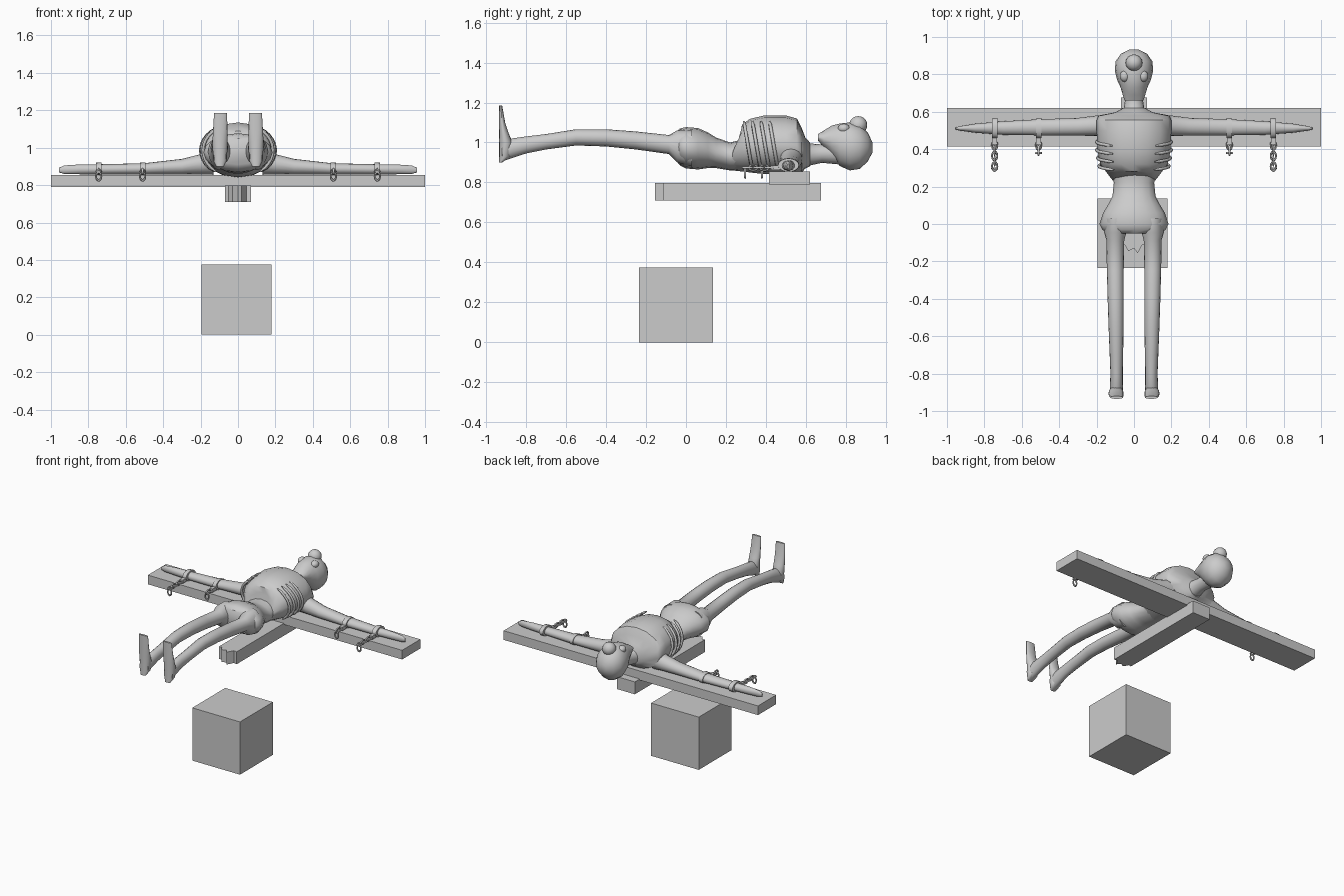
import bpy
import bmesh
from math import sin, cos, pi, radians
from mathutils import Vector

default = bpy.data.objects.get("Cube")
if default:
    bpy.data.objects.remove(default)

GREY = (0.6, 0.6, 0.6, 1.0)
clay = bpy.data.materials.new("plain grey")
clay.use_nodes = True
clay.diffuse_color = GREY
clay.node_tree.nodes["Principled BSDF"].inputs["Base Color"].default_value = GREY


def finish(obj, name, smooth=0):
    obj.name = name
    obj.data.materials.clear()
    obj.data.materials.append(clay)
    if smooth:
        bpy.ops.object.select_all(action="DESELECT")
        obj.select_set(True)
        bpy.context.view_layer.objects.active = obj
        bpy.ops.object.shade_smooth_by_angle(angle=radians(smooth))
    return obj


def from_bmesh(bm, name, smooth=0):
    bmesh.ops.recalc_face_normals(bm, faces=bm.faces)
    mesh = bpy.data.meshes.new(name)
    bm.to_mesh(mesh)
    bm.free()
    obj = bpy.data.objects.new(name, mesh)
    bpy.context.collection.objects.link(obj)
    return finish(obj, name, smooth)


def box(name, low, high):
    low, high = Vector(low), Vector(high)
    bpy.ops.mesh.primitive_cube_add(size=1, location=(low + high) / 2)
    obj = bpy.context.object
    obj.scale = high - low
    return finish(obj, name)


def loft(name, axis, stations, side=1, sides=16, smooth=45, shape=None):
    """Skin oval rings; a station is (position, centre, half width, low, high)."""
    bm = bmesh.new()
    rings = []
    for pos, centre, half, low, high in stations:
        ring = []
        for i in range(sides):
            a = 2 * pi * i / sides
            u = centre + half * cos(a)
            v = (low + high) / 2 + (high - low) / 2 * sin(a)
            co = {"x": (pos, u, v), "y": (u, pos, v), "z": (u, v, pos)}[axis]
            co = Vector((co[0] * side, co[1], co[2]))
            ring.append(bm.verts.new(shape(co) if shape else co))
        rings.append(ring)
    for a, b in zip(rings, rings[1:]):
        for i in range(sides):
            j = (i + 1) % sides
            bm.faces.new((a[i], a[j], b[j], b[i]))
    bm.faces.new(rings[0])
    bm.faces.new(rings[-1])
    return from_bmesh(bm, name, smooth)


def ball(name, location, scale):
    bpy.ops.mesh.primitive_uv_sphere_add(segments=16, ring_count=10, radius=1, location=location)
    obj = bpy.context.object
    obj.scale = scale
    return finish(obj, name, 60)


# Pedestal block and crossbar
box("pedestal_block", (-0.195, -0.235, 0), (0.18, 0.135, 0.375))
box("crossbar", (-1, 0.415, 0.79), (1, 0.62, 0.855))

# Post with a splintered end
outline = [(-0.07, 0.675), (-0.07, -0.115), (-0.05, -0.11), (-0.03, -0.145), (0, -0.13),
           (0.02, -0.155), (0.045, -0.11), (0.07, -0.115), (0.07, 0.675)]
bm = bmesh.new()
face = bm.faces.new([bm.verts.new((x, y, 0.71)) for x, y in outline])
grown = bmesh.ops.extrude_face_region(bm, geom=[face])["geom"]
bmesh.ops.translate(bm, vec=(0, 0, 0.088),
                    verts=[g for g in grown if isinstance(g, bmesh.types.BMVert)])
from_bmesh(bm, "broken_post")


# Ribcage, with its lower rim arched upward in the middle
def arch(co):
    if co.y < 0.24 and co.z > 0.95:
        co.y += 0.45 * (co.z - 0.95)
    return co


loft("ribcage", "y", [
    (0.232, 0, 0.115, 0.86, 1.05), (0.28, 0, 0.15, 0.855, 1.09), (0.32, 0, 0.18, 0.85, 1.118),
    (0.39, 0, 0.195, 0.842, 1.135), (0.5, 0, 0.2, 0.84, 1.135), (0.555, 0, 0.2, 0.845, 1.12),
    (0.58, 0, 0.19, 0.85, 1.07), (0.597, 0, 0.1, 0.87, 1.025), (0.62, 0, 0.06, 0.88, 1.0),
], shape=arch)

# Belly and pelvis
loft("belly_and_pelvis", "y", [
    (0.3, 0, 0.12, 0.86, 1.02), (0.22, 0, 0.108, 0.86, 1.0), (0.15, 0, 0.115, 0.872, 1.025),
    (0.11, 0, 0.135, 0.872, 1.05), (0.06, 0, 0.165, 0.865, 1.072), (0, 0, 0.185, 0.87, 1.077),
    (-0.03, 0, 0.17, 0.885, 1.07), (-0.05, 0, 0.14, 0.91, 1.05),
])

# Neck and head
loft("neck", "y", [
    (0.57, 0, 0.08, 0.88, 1.03), (0.62, 0, 0.055, 0.885, 0.995),
    (0.68, 0, 0.045, 0.898, 0.99), (0.77, 0, 0.05, 0.89, 1.0),
])
loft("head", "y", [
    (0.66, 0, 0.05, 1.01, 1.042), (0.69, 0, 0.06, 0.975, 1.06), (0.73, 0, 0.072, 0.93, 1.085),
    (0.77, 0, 0.09, 0.882, 1.095), (0.82, 0, 0.103, 0.86, 1.1), (0.87, 0, 0.098, 0.868, 1.088),
    (0.91, 0, 0.07, 0.905, 1.05), (0.933, 0, 0.025, 0.95, 1.0),
])
ball("forehead_ball", (0, 0.862, 1.087), (0.045, 0.045, 0.045))


def link(name, location, rotation):
    bpy.ops.mesh.primitive_torus_add(major_segments=12, minor_segments=6, major_radius=0.016,
                                     minor_radius=0.0055, location=location, rotation=rotation)
    obj = bpy.context.object
    obj.scale = (0.9, 1.35, 1)
    finish(obj, name, 60)


def rib(name, side, y, half):
    curve = bpy.data.curves.new(name, "CURVE")
    curve.dimensions = "3D"
    curve.bevel_depth = 0.009
    curve.bevel_resolution = 1
    curve.use_fill_caps = True
    spline = curve.splines.new("POLY")
    steps = 10
    spline.points.add(steps)
    for i, point in enumerate(spline.points):
        a = radians(-50 + 105 * i / steps)
        point.co = (side * half * cos(a), y - 0.025 * sin(a), 0.985 + 0.146 * sin(a), 1)
        point.radius = 0.5 if i in (0, steps) else 1
    obj = bpy.data.objects.new(name, curve)
    bpy.context.collection.objects.link(obj)
    finish(obj, name)


for side, label in ((1, "left"), (-1, "right")):
    # Leg and upturned foot
    loft(label + "_leg", "y", [
        (0.03, 0.1, 0.06, 0.88, 1.06), (-0.045, 0.1, 0.06, 0.9, 1.06),
        (-0.085, 0.1, 0.048, 0.942, 1.037), (-0.25, 0.1, 0.045, 0.965, 1.055),
        (-0.4, 0.098, 0.043, 0.98, 1.066), (-0.55, 0.096, 0.04, 0.985, 1.066),
        (-0.7, 0.094, 0.036, 0.965, 1.042), (-0.8, 0.093, 0.033, 0.945, 1.03),
        (-0.87, 0.094, 0.035, 0.922, 1.02), (-0.92, 0.096, 0.035, 0.905, 1.0),
    ], side)
    loft(label + "_foot", "z", [
        (0.9, 0.096, 0.02, -0.935, -0.92), (0.93, 0.096, 0.036, -0.935, -0.875),
        (1.0, 0.096, 0.04, -0.935, -0.868), (1.04, 0.096, 0.04, -0.935, -0.885),
        (1.1, 0.095, 0.038, -0.935, -0.905), (1.185, 0.093, 0.035, -0.935, -0.92),
    ], side)

    # Arm tapering to a point
    loft(label + "_arm", "x", [
        (0.13, 0.53, 0.055, 0.855, 1.0), (0.2, 0.525, 0.055, 0.858, 0.965),
        (0.3, 0.52, 0.047, 0.856, 0.94), (0.5, 0.517, 0.043, 0.856, 0.917),
        (0.7, 0.513, 0.036, 0.857, 0.912), (0.85, 0.512, 0.024, 0.858, 0.91),
        (0.93, 0.511, 0.012, 0.86, 0.905), (0.958, 0.511, 0.005, 0.868, 0.892),
    ], side)

    # Arm bands, each with a chain whose last link hangs down
    for place, x, count in (("elbow", 0.51, 2), ("wrist", 0.745, 5)):
        loft(f"{label}_{place}_band", "x", [
            (x - 0.015, 0.513, 0.054, 0.853, 0.922), (x + 0.015, 0.513, 0.052, 0.853, 0.92),
        ], side)
        box(f"{label}_{place}_strap", (side * x - 0.013, 0.425, 0.862),
            (side * x + 0.013, 0.47, 0.886))
        y = 0.42
        for i in range(count):
            y = 0.42 - 0.028 * i
            link(f"{label}_{place}_chain_link", (side * x, y, 0.874), (0, (i % 2) * pi / 2, 0))
        link(f"{label}_{place}_end_link", (side * x, y - 0.012, 0.847), (pi / 2, 0, 0))

    # Ribs and eye
    for i, half in enumerate((0.187, 0.195, 0.2, 0.2)):
        rib(f"{label}_rib", side, 0.31 + 0.043 * i, half)
    ball(label + "_eye", (side * 0.05, 0.79, 1.07), (0.026, 0.03, 0.024))
